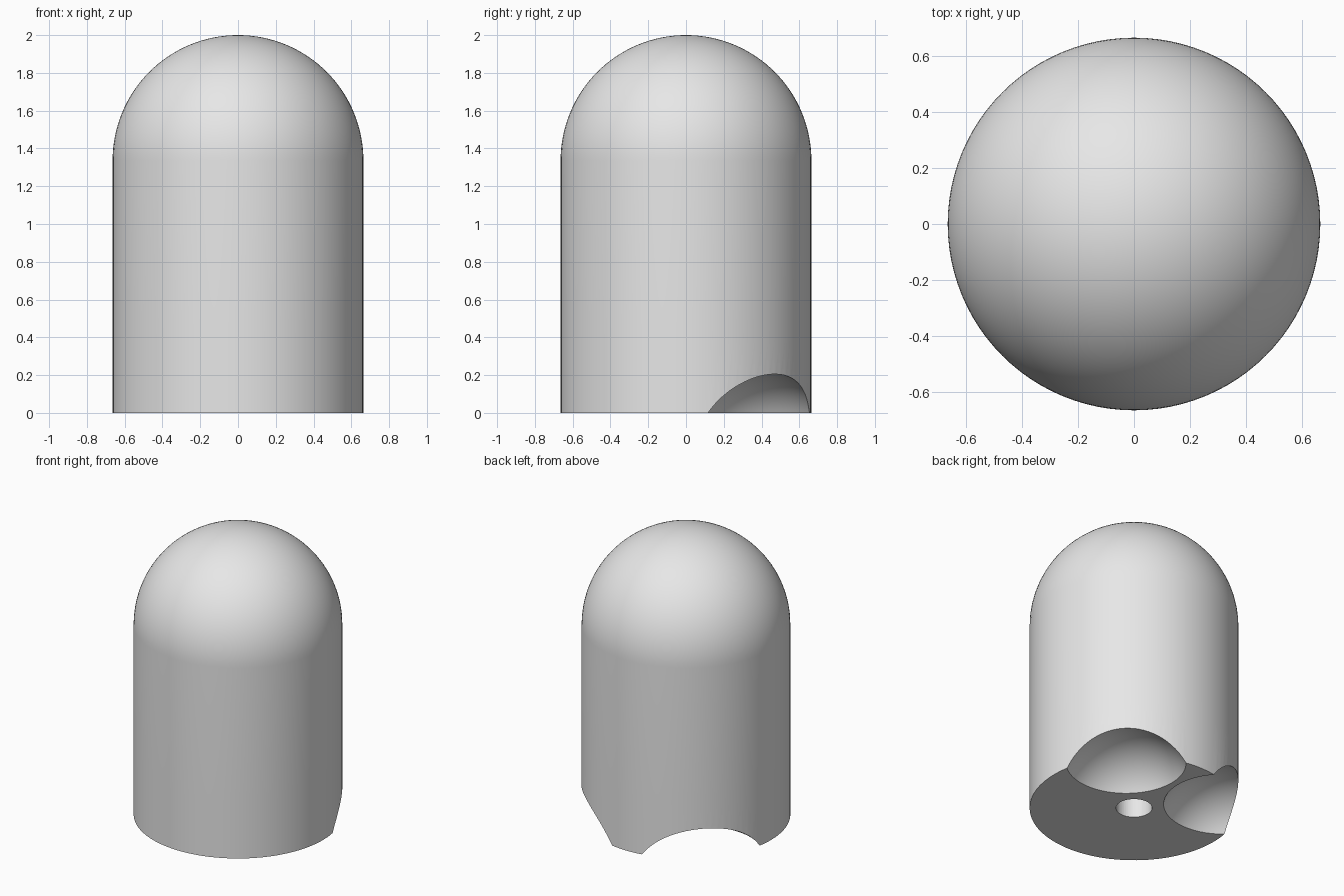
import bpy, bmesh, math
from mathutils import Vector, Matrix

cube = bpy.data.objects.get("Cube")
if cube:
    bpy.data.objects.remove(cube, do_unlink=True)

RADIUS = 0.664
HEIGHT = 2.0

grey = bpy.data.materials.new("light grey")
grey.use_nodes = True
colour = (0.8, 0.8, 0.8, 1)
grey.diffuse_color = colour
grey.node_tree.nodes["Principled BSDF"].inputs["Base Color"].default_value = colour


def add_object(name, bm):
    """Turn a bmesh into a named grey object."""
    bmesh.ops.recalc_face_normals(bm, faces=bm.faces)
    mesh = bpy.data.meshes.new(name)
    bm.to_mesh(mesh)
    bm.free()
    mesh.materials.append(grey)
    obj = bpy.data.objects.new(name, mesh)
    bpy.context.collection.objects.link(obj)
    return obj


# Domed body: a straight wall and a quarter arc turned about the z axis
bm = bmesh.new()
profile = [(0, 0), (RADIUS, 0), (RADIUS, 0.4)]
arc_steps = 32
for i in range(arc_steps + 1):
    a = math.pi / 2 * i / arc_steps
    profile.append((RADIUS * math.cos(a), HEIGHT - RADIUS + RADIUS * math.sin(a)))
verts = [bm.verts.new((r, 0, z)) for r, z in profile]
edges = [bm.edges.new(pair) for pair in zip(verts, verts[1:])]
bmesh.ops.spin(bm, geom=verts + edges, cent=(0, 0, 0), axis=(0, 0, 1),
               angle=2 * math.pi, steps=96, use_merge=True)
bmesh.ops.remove_doubles(bm, verts=bm.verts, dist=0.0001)
body = add_object("domed_body", bm)

# Ball-shaped cutters for the two scooped notches at the back of the base
cutters = []
for side, angle in (("left", 45), ("right", 135)):
    bm = bmesh.new()
    bmesh.ops.create_uvsphere(bm, u_segments=96, v_segments=48, radius=0.445)
    a = math.radians(angle)
    centre = Vector((0.571 * math.cos(a), 0.571 * math.sin(a), -0.23))
    bmesh.ops.translate(bm, verts=bm.verts, vec=centre)
    cutters.append(add_object(side + "_notch_cutter", bm))

# Round cutter for the blind hole in the underside
bm = bmesh.new()
bmesh.ops.create_cone(bm, cap_ends=True, segments=48, radius1=0.115, radius2=0.115,
                      depth=1.0, matrix=Matrix.Rotation(0.01, 4, "Z"))
cutters.append(add_object("hole_cutter", bm))

# Cut the notches and hole, then remove the cutters
bpy.context.view_layer.objects.active = body
for cutter in cutters:
    cutter.hide_render = True
    cut = body.modifiers.new(cutter.name, "BOOLEAN")
    cut.operation = "DIFFERENCE"
    cut.solver = "EXACT"
    cut.object = cutter
    bpy.ops.object.modifier_apply(modifier=cut.name)
    bpy.data.objects.remove(cutter, do_unlink=True)

# Smooth walls with crisp cut edges
bpy.ops.object.select_all(action="DESELECT")
body.select_set(True)
bpy.ops.object.shade_smooth_by_angle(angle=math.radians(30))
